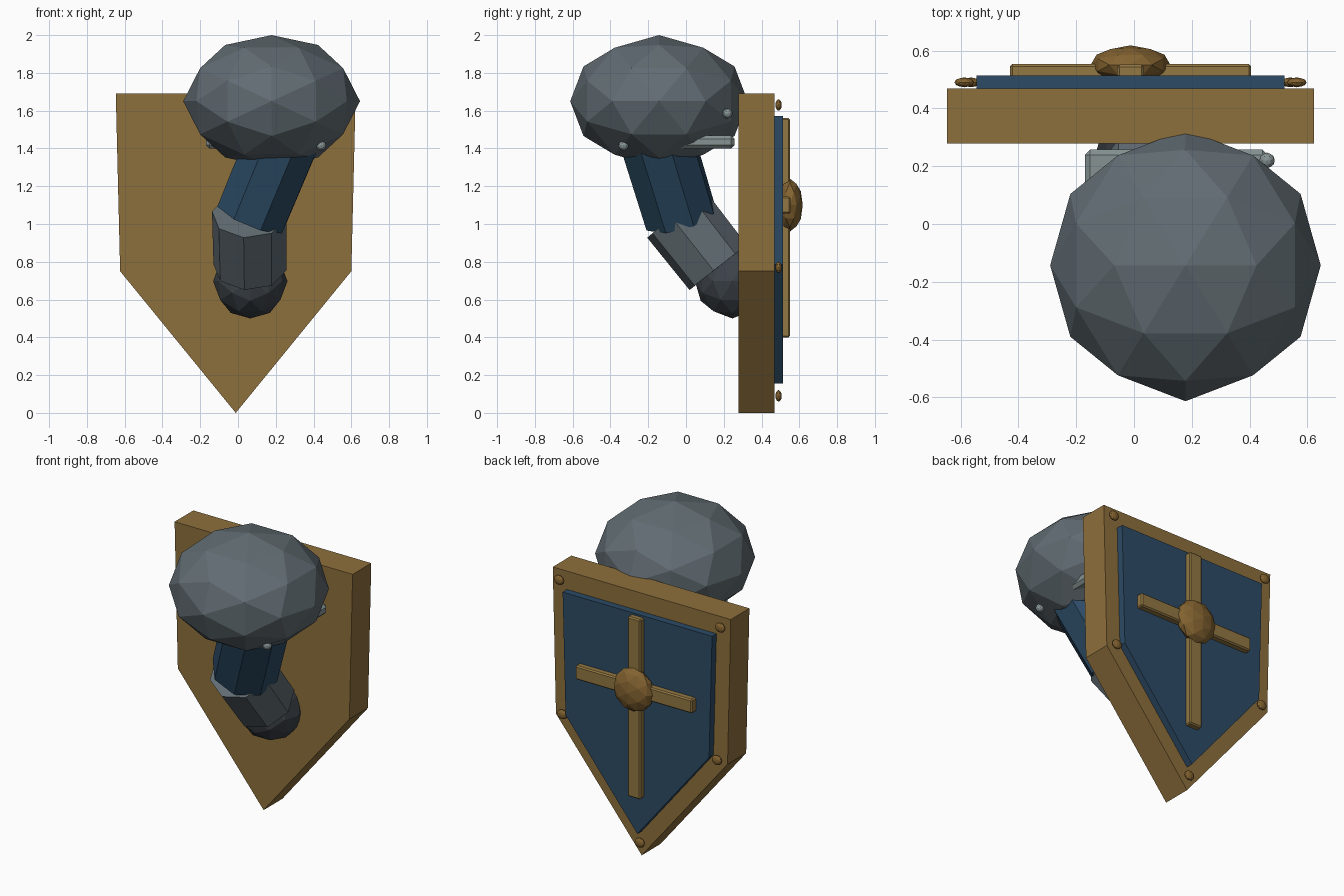
import bpy, bmesh
from math import radians
from itertools import product
from mathutils import Vector, Matrix

if "Cube" in bpy.data.objects:
    bpy.data.objects.remove(bpy.data.objects["Cube"])


def material(name, rgb):
    m = bpy.data.materials.new(name)
    m.diffuse_color = (*rgb, 1)
    m.use_nodes = True
    m.node_tree.nodes["Principled BSDF"].inputs["Base Color"].default_value = m.diffuse_color
    return m


WOOD = material("bronze", (0.27, 0.16, 0.045))
GOLD = material("gold", (0.29, 0.185, 0.055))
RIVET = material("rivet", (0.23, 0.125, 0.03))
BLUE = material("blue", (0.025, 0.07, 0.13))
STEEL = material("steel", (0.12, 0.15, 0.17))
PALE = material("pale_steel", (0.24, 0.29, 0.29))
DARK = material("dark_steel", (0.045, 0.055, 0.065))


def finish(bm, name, mat):
    bmesh.ops.recalc_face_normals(bm, faces=bm.faces[:])
    me = bpy.data.meshes.new(name)
    bm.to_mesh(me)
    bm.free()
    ob = bpy.data.objects.new(name, me)
    bpy.context.collection.objects.link(ob)
    me.materials.append(mat)
    return ob


def ball(name, centre, radii, mat):
    """80-face icosphere with a vertex on every axis."""
    pts = set()
    for s in product((-1, 1), repeat=3):
        for base in ((1, 0, 0), (0.5257, 0, 0.8507), (0.309, 0.5, 0.809)):
            p = [a * b for a, b in zip(base, s)]
            for k in range(3):
                pts.add(tuple(v + 0.0 for v in p[k:] + p[:k]))
    bm = bmesh.new()
    for p in sorted(pts):
        bm.verts.new([c + r * v for c, r, v in zip(centre, radii, p)])
    bmesh.ops.convex_hull(bm, input=bm.verts[:])
    return finish(bm, name, mat)


def limb(name, a, b, r1, r2, turn, mat):
    """Eight-sided tapered cylinder from a to b."""
    a, b = Vector(a), Vector(b)
    d = b - a
    bm = bmesh.new()
    mtx = (Matrix.Translation((a + b) / 2) @ d.to_track_quat('Z', 'Y').to_matrix().to_4x4()
           @ Matrix.Rotation(radians(turn), 4, 'Z'))
    bmesh.ops.create_cone(bm, cap_ends=True, segments=8, radius1=r1, radius2=r2,
                          depth=d.length, matrix=mtx)
    return finish(bm, name, mat)


def box(name, lo, hi, bevel, mat):
    lo, hi = Vector(lo), Vector(hi)
    bm = bmesh.new()
    bmesh.ops.create_cube(bm, size=1, matrix=Matrix.Translation((lo + hi) / 2)
                          @ Matrix.Diagonal((*(hi - lo), 1)))
    bmesh.ops.bevel(bm, geom=bm.edges[:], offset=bevel, segments=1, affect='EDGES')
    return finish(bm, name, mat)


CX = -0.012  # shield centre line


def plate(name, top, mid, tip_z, mid_z, top_z, y0, y1, mat):
    """Five-sided shield outline extruded along y."""
    outline = [(-top, top_z), (top, top_z), (mid, mid_z), (0, tip_z), (-mid, mid_z)]
    bm = bmesh.new()
    f = bm.faces.new([bm.verts.new((CX + x, y0, z)) for x, z in outline])
    ext = bmesh.ops.extrude_face_region(bm, geom=[f])["geom"]
    bmesh.ops.translate(bm, vec=(0, y1 - y0, 0),
                        verts=[g for g in ext if isinstance(g, bmesh.types.BMVert)])
    if len(bm.faces) < 7:
        bm.faces.new([v for v in bm.verts][:5])
    return finish(bm, name, mat)


# Shield body and painted panel
plate("shield_body", 0.635, 0.612, 0.0, 0.75, 1.69, 0.278, 0.468, WOOD)
plate("shield_panel", 0.533, 0.512, 0.155, 0.785, 1.572, 0.46, 0.513, BLUE)

# Cross bars and boss
box("vertical_bar", (CX - 0.046, 0.505, 0.4), (CX + 0.046, 0.551, 1.56), 0.008, GOLD)
box("horizontal_bar", (CX - 0.417, 0.505, 1.055), (CX + 0.417, 0.553, 1.145), 0.008, GOLD)
ball("shield_boss", (CX, 0.55, 1.1), (0.138, 0.068, 0.14), RIVET)

# Rim studs
for x, z in ((-0.575, 1.63), (0.575, 1.63), (-0.552, 0.77), (0.552, 0.77), (0, 0.09)):
    ball("rim_stud", (CX + x, 0.49, z), (0.034, 0.017, 0.031), RIVET)

# Shoulder guard, strap plate beneath it and rivets
ball("shoulder_guard", (0.178, -0.143, 1.65), (0.468, 0.47, 0.35), STEEL)
box("shoulder_plate", (-0.17, -0.2, 1.4), (0.462, 0.257, 1.468), 0.018, PALE)
for p in ((0.44, -0.33, 1.415), (0.46, 0.22, 1.585)):
    ball("shoulder_rivet", p, (0.027, 0.027, 0.027), PALE)

# Arm and fist
limb("upper_arm", (0.07, -0.03, 1.04), (0.26, -0.17, 1.5), 0.2, 0.205, 10, BLUE)
limb("forearm", (0.06, -0.05, 1.05), (0.063, 0.17, 0.77), 0.2, 0.195, 8, STEEL)
ball("fist", (0.065, 0.245, 0.697), (0.197, 0.197, 0.197), DARK)
